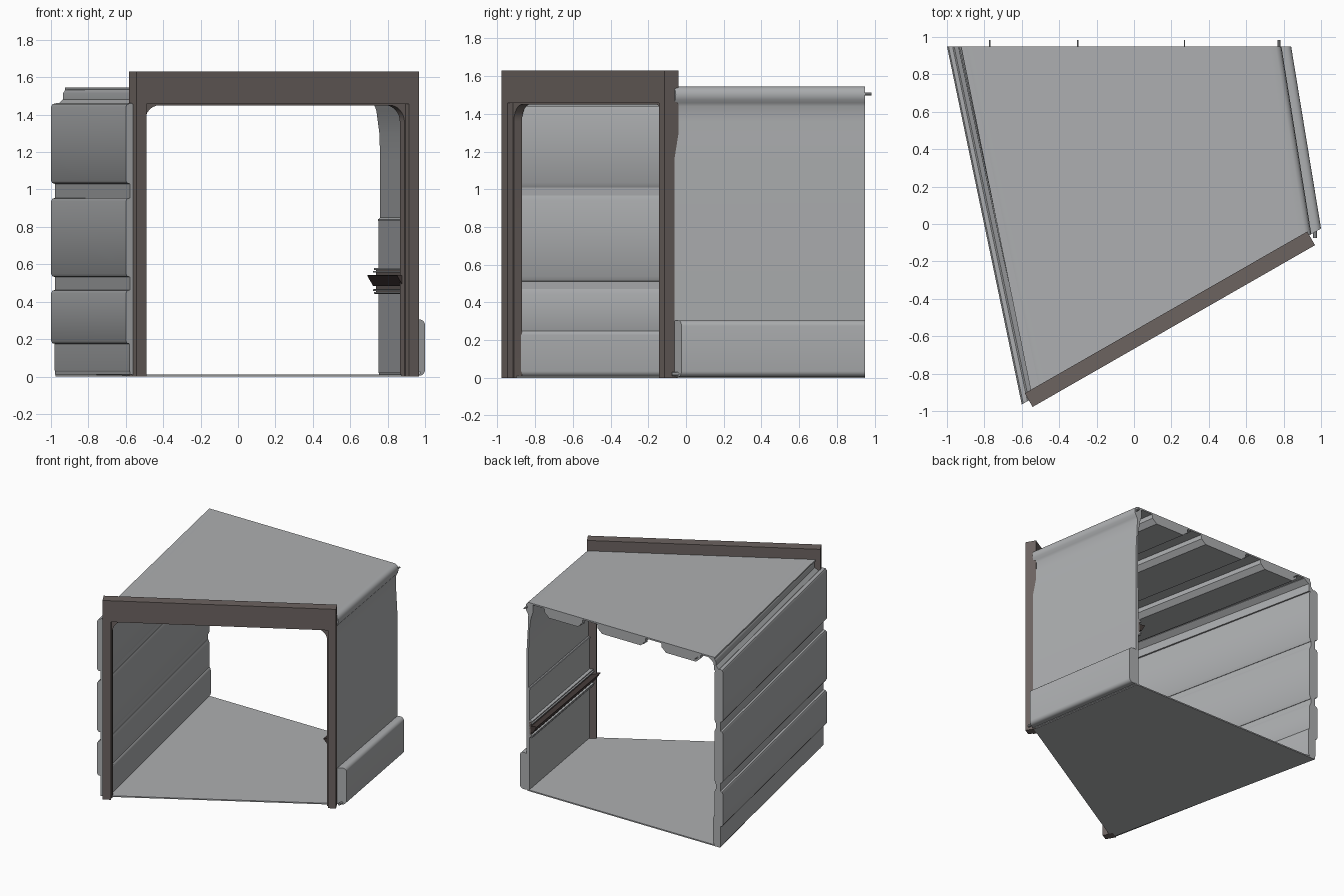
import bpy, bmesh, math
from mathutils import Vector

if "Cube" in bpy.data.objects:
    bpy.data.objects.remove(bpy.data.objects["Cube"])

def material(name, rgb):
    m = bpy.data.materials.new(name)
    m.diffuse_color = (*rgb, 1)
    m.use_nodes = True
    m.node_tree.nodes["Principled BSDF"].inputs["Base Color"].default_value = m.diffuse_color
    return m

GREY = material("panel_grey", (0.42, 0.43, 0.44))
BROWN = material("frame_brown", (0.15, 0.125, 0.117))
DARK = material("rail_dark_brown", (0.06, 0.045, 0.042))

def loft(name, ring_a, ring_b, mat, smooth=True):
    """Solid between two matching rings of 3D points."""
    bm = bmesh.new()
    a = [bm.verts.new(p) for p in ring_a]
    b = [bm.verts.new(p) for p in ring_b]
    n = len(a)
    bm.faces.new(a)
    bm.faces.new(b[::-1])
    for i in range(n):
        j = (i + 1) % n
        bm.faces.new((a[j], a[i], b[i], b[j]))
    bmesh.ops.recalc_face_normals(bm, faces=bm.faces[:])
    me = bpy.data.meshes.new(name)
    bm.to_mesh(me)
    bm.free()
    me.materials.append(mat)
    ob = bpy.data.objects.new(name, me)
    bpy.context.collection.objects.link(ob)
    if smooth:
        bpy.ops.object.select_all(action='DESELECT')
        ob.select_set(True)
        bpy.context.view_layer.objects.active = ob
        bpy.ops.object.shade_smooth_by_angle(angle=math.radians(35))
    return ob

def rounded(u0, u1, z0, z1, r, n=5):
    """Rounded rectangle profile."""
    pts = []
    for cu, cz, q in ((u1 - r, z1 - r, 0), (u0 + r, z1 - r, 1), (u0 + r, z0 + r, 2), (u1 - r, z0 + r, 3)):
        for i in range(n + 1):
            a = math.pi / 2 * (q + i / n)
            pts.append((cu + r * math.cos(a), cz + r * math.sin(a)))
    return pts

YB, SLOPE = 0.95, 0.577
def wall(name, prof, back_x, front, mat=GREY):
    """Sweep an (x offset, z) profile from the back plane to the slanted front."""
    back = [(back_x + u, YB, z) for u, z in prof]
    fr = [(front[0] + u, front[1] + SLOPE * u, z) for u, z in prof]
    return loft(name, back, fr, mat)

# Left wall: stacked bulging panels joined by a recessed core
LF = (-0.6, -0.965)
wall("left_wall_core", [(0.022, 0.01), (0.062, 0.01), (0.062, 1.48), (0.022, 1.44)], -1, LF)
wall("left_wall_base", rounded(0.02, 0.088, 0.005, 0.256, 0.03), -1, LF)
for nm, zo0, zo1, zi0, zi1 in (("lower", 0.172, 0.465, 0.2, 0.475),
                               ("middle", 0.53, 0.957, 0.508, 0.97),
                               ("upper", 1.028, 1.462, 1.005, 1.45)):
    r = 0.02
    wall("left_wall_panel_" + nm,
         [(0.045, zi0), (0.03, zo0), (0.008, zo0 + 0.006), (0, zo0 + r), (0, zo1 - r),
          (0.008, zo1 - 0.006), (0.03, zo1), (0.045, zi1), (0.065, zi1 - 0.004),
          (0.077, zi1 - 0.03), (0.077, zi0 + 0.03), (0.065, zi0 + 0.004)], -1, LF)
wall("left_roof_cap", [(0.065, 1.44), (0.065, 1.515), (0.075, 1.53), (0.1, 1.545),
                       (0.13, 1.545), (0.13, 1.53), (0.085, 1.5), (0.08, 1.44)], -1, LF)

# Right wall: thin skin with rolled top edge and protruding base
RX, RF = 0.752, (0.912, -0.075)
wall("right_wall_skin",
     [(0, 0.02), (0, 0.84), (0.008, 0.85), (0.008, 1.16), (0.004, 1.3), (-0.012, 1.42), (-0.03, 1.47),
      (-0.03, 1.545), (0.005, 1.545), (0.022, 1.537), (0.032, 1.522), (0.036, 1.5), (0.032, 1.475),
      (0.02, 1.458), (0.012, 1.44), (0.014, 1.36), (0.02, 1.26), (0.026, 1.16), (0.026, 0.02)], RX, RF)
wall("right_wall_base_outer", rounded(0.012, 0.088, 0.005, 0.305, 0.03), RX, RF)
wall("right_wall_base_inner", rounded(0.002, 0.03, 0.005, 0.26, 0.012), RX, RF)
wall("right_wall_seam", [(-0.004, 0.832), (0.01, 0.832), (0.01, 0.842), (-0.004, 0.842)], RX, RF)

# Wall rail: stacked lips with a slanted dark bumper
for i, (z, d) in enumerate(((0.575, 0.025), (0.56, 0.03), (0.462, 0.03), (0.447, 0.025))):
    wall("rail_lip_%d" % i, rounded(-d, 0.005, z - 0.005, z + 0.005, 0.003, 2), RX, RF)
wall("rail_channel", [(-0.014, 0.45), (0.005, 0.45), (0.005, 0.57), (-0.014, 0.57)], RX, RF, BROWN)
wall("rail_bumper", [(-0.01, 0.485), (-0.03, 0.485), (-0.062, 0.54), (-0.052, 0.543),
                     (-0.02, 0.535), (-0.01, 0.535)], RX, RF, DARK)

# Floor and roof sheets
def sheet(name, corners, z0, z1):
    loft(name, [(x, y, z0) for x, y in corners], [(x, y, z1) for x, y in corners], GREY, False)

sheet("floor", ((-0.975, YB), (0.77, YB), (0.93, -0.06), (-0.56, -0.93)), 0, 0.01)
sheet("roof", ((-0.925, YB), (0.745, YB), (0.905, -0.06), (-0.55, -0.9)), 1.533, 1.545)

# Roof ribs fanning out under the roof
BL, BR = Vector((-0.95, YB)), Vector((0.76, YB))
FL, FR = Vector((-0.56, -0.905)), Vector((0.91, -0.055))
def across(x, z):
    t = (x - BL.x) / (BR.x - BL.x)
    b, f = BL.lerp(BR, t), FL.lerp(FR, t)
    return (b.x, b.y, z), (f.x, f.y, z)

for i, (x0, x1) in enumerate(((-0.8, -0.44), (-0.3, 0.14), (0.27, 0.62))):
    prof = [(x0, 1.536), (x1, 1.536), (x1 - 0.005, 1.5), (x1 - 0.045, 1.465),
            (x0 + 0.045, 1.465), (x0 + 0.005, 1.5)]
    pairs = [across(x, z) for x, z in prof]
    loft("roof_rib_%d" % i, [p[0] for p in pairs], [p[1] for p in pairs], GREY)

# Locating pins at the open back and front corners
def pin(name, x, y0, y1, z, r):
    ring = [(r * math.cos(k * math.pi / 4), r * math.sin(k * math.pi / 4)) for k in range(8)]
    loft(name, [(x + a, y0, z + b) for a, b in ring], [(x + a, y1, z + b) for a, b in ring], GREY)

for i, x in enumerate((-0.77, -0.3, 0.27)):
    pin("roof_pin_%d" % i, x, 0.93, 0.985, 1.503, 0.004)
pin("right_wall_pin", 0.775, 0.9, 0.985, 1.505, 0.007)
pin("right_base_pin", 0.968, -0.075, -0.03, 0.02, 0.01)

# Door frame: square front portal with a rounded inner portal behind it
ORG = Vector((-0.542, -0.978, 0))
DIR = Vector((math.cos(math.radians(29.8)), math.sin(math.radians(29.8)), 0))
NRM = Vector((-DIR.y, DIR.x, 0))
LEN, TOP = 1.74, 1.63

def portal(name, post, head, rad, d0, d1):
    out = [(0, 0), (0, TOP), (LEN, TOP), (LEN, 0), (LEN - post, 0)]
    n = 8 if rad else 0
    for i in range(n + 1):
        a = math.pi / 2 * i / max(n, 1)
        out.append((LEN - post - rad + rad * math.cos(a), head - rad + rad * math.sin(a)))
    for i in range(n + 1):
        a = math.pi / 2 * (1 + i / max(n, 1))
        out.append((post + rad + rad * math.cos(a), head - rad + rad * math.sin(a)))
    if not rad:
        out[5:] = [(LEN - post, head), (post, head)]
    out.append((post, 0))
    place = lambda d: [ORG + DIR * s + NRM * d + Vector((0, 0, z)) for s, z in out]
    loft(name, place(d0), place(d1), BROWN)

portal("door_frame_front", 0.062, 1.456, 0, 0, 0.035)
portal("door_frame_inner", 0.07, 1.45, 0.09, 0.035, 0.084)
